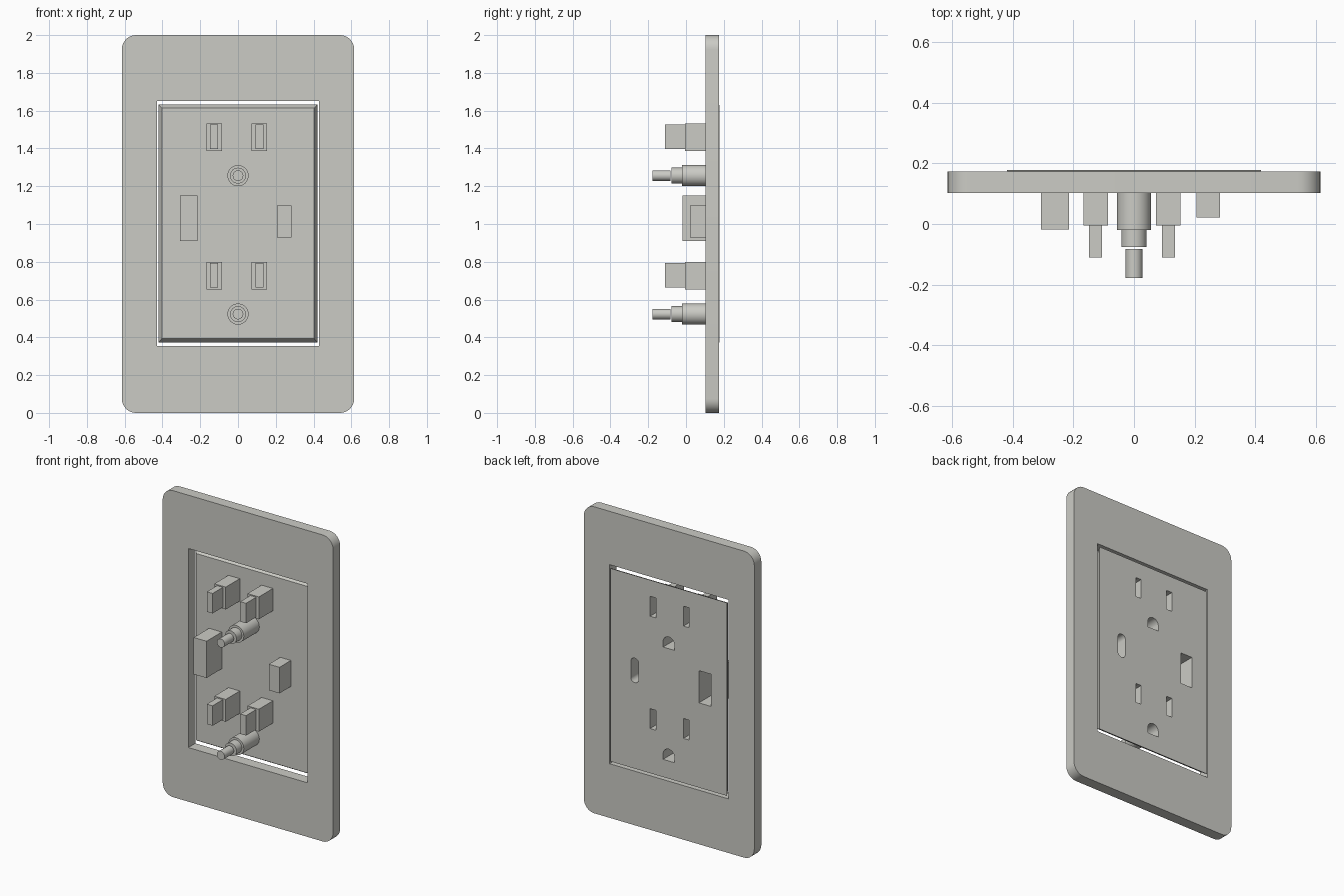
import bpy, math

if "Cube" in bpy.data.objects:
    bpy.data.objects.remove(bpy.data.objects["Cube"])

ivory = bpy.data.materials.new("warm_grey_plastic")
ivory.diffuse_color = (0.60, 0.60, 0.56, 1)
ivory.use_nodes = True
ivory.node_tree.nodes["Principled BSDF"].inputs["Base Color"].default_value = ivory.diffuse_color


def rect(x0, x1, z0, z1):
    return [(x0, z0), (x1, z0), (x1, z1), (x0, z1)]


def rounded(x0, x1, z0, z1, r, n=8):
    pts = []
    for i, (cx, cz) in enumerate([(x1 - r, z1 - r), (x0 + r, z1 - r),
                                  (x0 + r, z0 + r), (x1 - r, z0 + r)]):
        for k in range(n + 1):
            a = math.pi / 2 * (i + k / n)
            pts.append((cx + r * math.cos(a), cz + r * math.sin(a)))
    return pts


def circle(cz, r, n=32):
    return [(r * math.cos(2 * math.pi * k / n), cz + r * math.sin(2 * math.pi * k / n))
            for k in range(n)]


def arch(cz, r, drop, n=12):
    """Half-round top with a flat bottom."""
    pts = [(r * math.cos(math.pi * k / n), cz + r * math.sin(math.pi * k / n))
           for k in range(n + 1)]
    return pts + [(-r, cz - drop), (r, cz - drop)]


def loft(name, front, back, y0, y1):
    """Solid between two matching x-z outlines at y0 and y1."""
    n = len(front)
    verts = [(x, y0, z) for x, z in front] + [(x, y1, z) for x, z in back]
    faces = [tuple(range(n)), tuple(range(2 * n - 1, n - 1, -1))]
    faces += [(i, i + n, (i + 1) % n + n, (i + 1) % n) for i in range(n)]
    me = bpy.data.meshes.new(name)
    me.from_pydata(verts, [], faces)
    me.materials.append(ivory)
    ob = bpy.data.objects.new(name, me)
    bpy.context.collection.objects.link(ob)
    # Outward normals
    import bmesh
    bm = bmesh.new()
    bm.from_mesh(me)
    bmesh.ops.recalc_face_normals(bm, faces=bm.faces)
    bm.to_mesh(me)
    bm.free()
    return ob


def prism(name, outline, y0, y1):
    return loft(name, outline, outline, y0, y1)


def cut(ob, outline, y0, y1):
    """Subtract a prism from a part."""
    c = prism("cutter", outline, y0, y1)
    c.hide_render = True
    m = ob.modifiers.new("cut", 'BOOLEAN')
    m.operation, m.object, m.solver = 'DIFFERENCE', c, 'EXACT'
    bpy.context.view_layer.objects.active = ob
    bpy.ops.object.modifier_apply(modifier=m.name)
    bpy.data.objects.remove(c)


PANEL_IN, PANEL_OUT = 0.14, 0.178

# Wall plate frame with rectangular opening
frame = prism("plate_frame", rounded(-0.615, 0.615, 0, 2, 0.075), 0.102, 0.174)
cut(frame, rect(-0.43, 0.43, 0.353, 1.652), 0, 0.3)

# Outlet panel, tapering slightly toward its inner side
panel = loft("outlet_panel", rect(-0.402, 0.402, 0.395, 1.613),
             rect(-0.42, 0.42, 0.372, 1.632), PANEL_IN, PANEL_OUT)


def socket(name, outline, slot, y0, floor):
    """Housing behind the panel with a matching opening through both."""
    ob = prism(name, outline, y0, PANEL_IN)
    cut(ob, slot, floor, 0.3)
    cut(panel, slot, 0.1, 0.3)
    return ob


parts = [frame, panel]
for tag, dz in (("lower", -0.733), ("upper", 0.0)):
    # Blade sockets: wide housing plus narrow contact behind
    for side, cx, sx in (("left", -0.126, -0.127), ("right", 0.113, 0.114)):
        slot = rect(sx - 0.021, sx + 0.021, 1.396 + dz, 1.526 + dz)
        parts.append(socket(f"{tag}_{side}_blade_housing",
                            rect(cx - 0.041, cx + 0.041, 1.387 + dz, 1.533 + dz),
                            slot, -0.005, 0.01))
        parts.append(prism(f"{tag}_{side}_blade_contact", slot, -0.11, -0.005))
    # Ground socket: stepped round barrel
    gz = 1.256 + dz
    parts.append(socket(f"{tag}_ground_housing", circle(gz, 0.056),
                        arch(gz, 0.041, 0.036), -0.02, -0.01))
    parts.append(prism(f"{tag}_ground_collar", circle(gz, 0.042), -0.076, -0.02))
    parts.append(prism(f"{tag}_ground_tip", circle(gz, 0.028), -0.178, -0.083))

# Charging ports: large rectangular and small rounded
parts.append(socket("large_port_housing", rect(-0.307, -0.215, 0.91, 1.15),
                    rect(-0.304, -0.218, 0.925, 1.135), -0.018, 0.0))
parts.append(socket("small_port_housing", rect(0.207, 0.284, 0.928, 1.098),
                    rounded(0.217, 0.274, 0.933, 1.093, 0.028), 0.022, 0.035))

# Smooth round surfaces, keep edges sharp
for ob in parts:
    bpy.ops.object.select_all(action='DESELECT')
    ob.select_set(True)
    bpy.context.view_layer.objects.active = ob
    bpy.ops.object.shade_smooth_by_angle(angle=math.radians(30))
